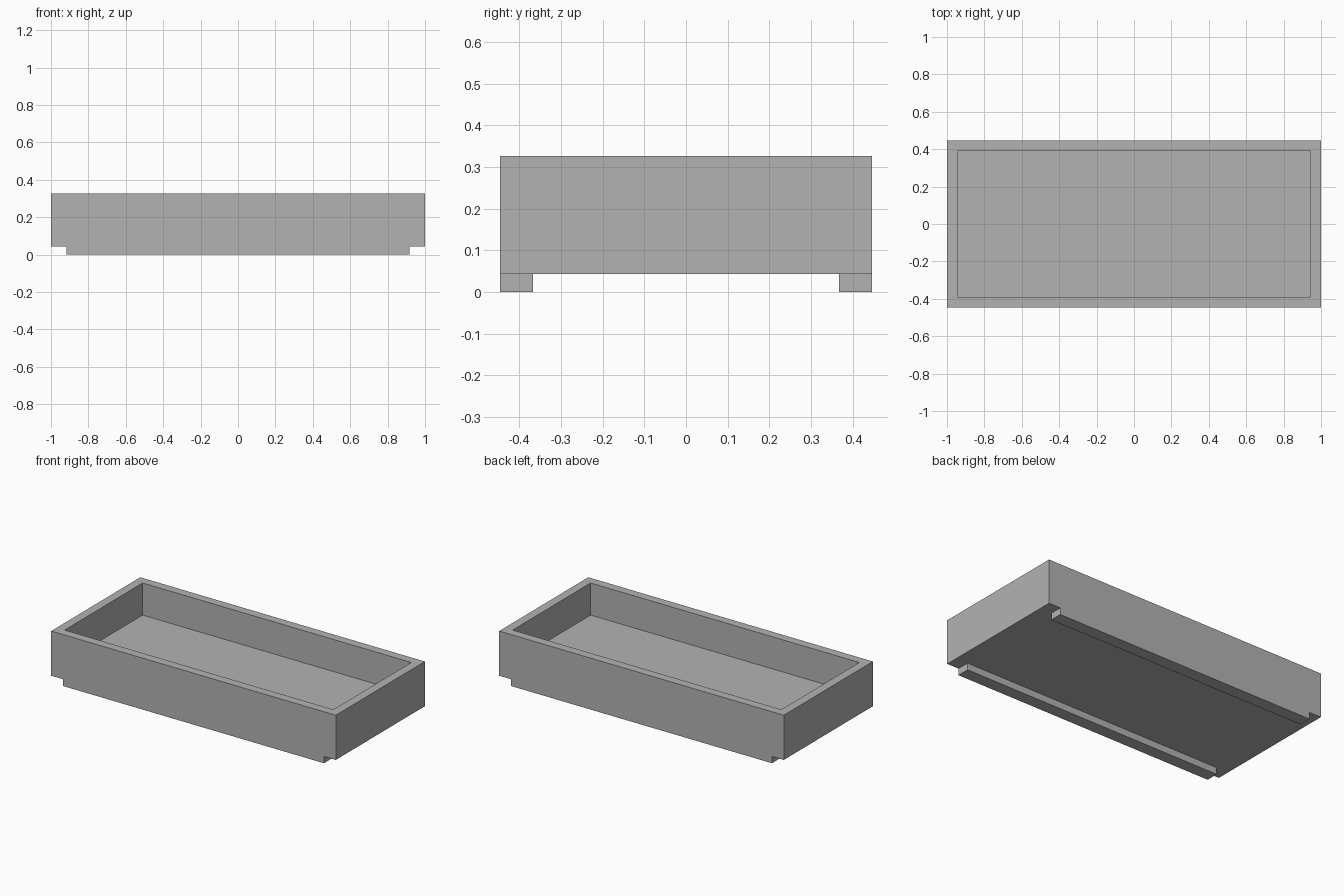
import bpy
import bmesh
from mathutils import Matrix, Vector

cube = bpy.data.objects.get("Cube")
if cube:
    bpy.data.objects.remove(cube, do_unlink=True)

WIDTH, DEPTH, TOP = 2.0, 0.894, 0.327
RAIL_HEIGHT, WALL, FLOOR = 0.043, 0.079, 0.123
RAIL_LENGTH, RAIL_WIDTH = 1.834, 0.08

grey = bpy.data.materials.new("plain grey")
grey.use_nodes = True
colour = (0.45, 0.45, 0.45, 1)
grey.diffuse_color = colour
grey.node_tree.nodes["Principled BSDF"].inputs["Base Color"].default_value = colour


def box_mesh(size, centre):
    bm = bmesh.new()
    matrix = Matrix.Translation(centre) @ Matrix.Diagonal((*size, 1))
    bmesh.ops.create_cube(bm, size=1, matrix=matrix)
    return bm


def add_object(name, bm):
    mesh = bpy.data.meshes.new(name)
    bm.to_mesh(mesh)
    bm.free()
    mesh.materials.append(grey)
    obj = bpy.data.objects.new(name, mesh)
    bpy.context.collection.objects.link(obj)
    return obj


# Open tray: inset the top face, then push it down to the floor
body = box_mesh((WIDTH, DEPTH, TOP - RAIL_HEIGHT), (0, 0, (TOP + RAIL_HEIGHT) / 2))
body.normal_update()
top = max(body.faces, key=lambda f: f.calc_center_median().z)
bmesh.ops.inset_region(body, faces=[top], thickness=WALL)
pushed = bmesh.ops.extrude_discrete_faces(body, faces=[top])["faces"]
bmesh.ops.translate(body, verts=pushed[0].verts, vec=Vector((0, 0, FLOOR - TOP)))
bmesh.ops.recalc_face_normals(body, faces=body.faces)
add_object("tray_body", body)

# Foot rails under the front and back edges
for name, side in (("front_rail", -1), ("back_rail", 1)):
    y = side * (DEPTH - RAIL_WIDTH) / 2
    rail = box_mesh((RAIL_LENGTH, RAIL_WIDTH, RAIL_HEIGHT), (0, y, RAIL_HEIGHT / 2))
    add_object(name, rail)
